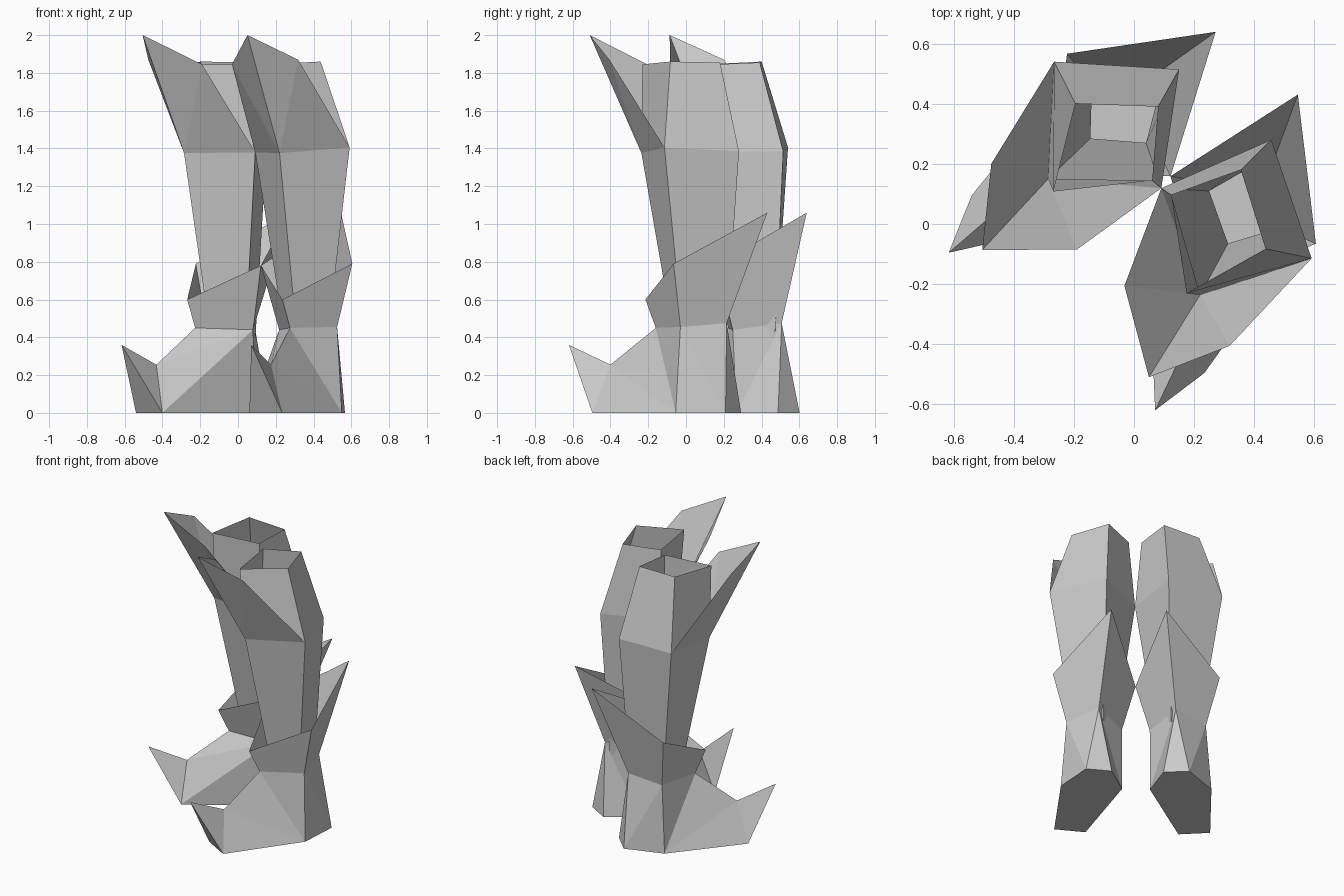
import bpy, bmesh, math

if "Cube" in bpy.data.objects:
    bpy.data.objects.remove(bpy.data.objects["Cube"])

# Local frame: x = outward from the plane between the boots, y = towards the heel
TURN = math.atan2(-0.607, 0.795)


def band(lower, upper, closed=True):
    """Quads joining two rings of equal length."""
    n = len(lower)
    last = n if closed else n - 1
    return [(lower[i], lower[(i + 1) % n], upper[(i + 1) % n], upper[i])
            for i in range(last)]


def make_pair(name, faces):
    """Build one boot part from faces and mirror it to the other boot."""
    bm = bmesh.new()
    verts = {}
    for face in faces:
        vs = []
        for p in face:
            if p not in verts:
                verts[p] = bm.verts.new(p)
            if verts[p] not in vs:
                vs.append(verts[p])
        bm.faces.new(vs)
    bmesh.ops.recalc_face_normals(bm, faces=bm.faces)
    mesh = bpy.data.meshes.new(name)
    bm.to_mesh(mesh)
    bm.free()
    ob = bpy.data.objects.new(name, mesh)
    bpy.context.collection.objects.link(ob)
    ob.rotation_euler.z = TURN
    mirror = ob.modifiers.new("pair", 'MIRROR')
    mirror.use_mirror_merge = False
    return ob


# Rings run: front inner, back inner, back outer, front outer
shaft_foot = [(.132, .239, .40), (.212, .43, .40), (.387, .276, .40), (.288, .138, .40)]
calf = [(.0, .15, 1.38), (.193, .50, 1.385), (.539, .268, 1.405), (.318, -.054, 1.375)]
rim = [(.04, .152, 1.845), (.173, .359, 1.855), (.398, .20, 1.86), (.279, -.077, 1.845)]
ankle = [(.087, .245, .44), (.24, .454, .475), (.435, .295, .455), (.316, .04, .45)]
cuff = [(.0, .20, .78), (.172, .673, 1.06), (.521, .315, .79), (.317, -.028, .60)]

# Open leg shaft
make_pair("boot_shaft", band(shaft_foot, calf) + band(calf, rim))

# Pointed flap folding forward below the rim
flap_tip = (.349, -.375, 2.0)
flap_in, flap_out = (.0995, -.183, 1.845), (.499, -.129, 1.87)
make_pair("front_flap", [(calf[0], calf[3], flap_in), (calf[3], flap_tip, flap_in),
                         (calf[2], flap_out, calf[3]), (calf[3], flap_out, flap_tip)])

# Flared ankle cuff with a spike at the back
make_pair("ankle_cuff", band(ankle, cuff))

# Foot with a curled toe
toe_tip, vamp = (.432, -.45, .36), (.382, -.212, .255)
toe_in, toe_out = (.29, -.28, 0), (.487, -.252, 0)
side_in, side_out = (.087, .27, 0), (.47, .29, 0)
heel_in, heel_out = (.161, .49, 0), (.323, .51, 0)
fi, bi, bo, fo = ankle
make_pair("boot_foot", [
    (toe_tip, toe_in, toe_out),
    (toe_tip, toe_out, vamp), (vamp, toe_out, side_out), (vamp, side_out, fo),
    (fo, side_out, bo), (bo, side_out, heel_out), (bo, heel_out, bi),
    (bi, heel_out, heel_in), (bi, heel_in, side_in), (bi, side_in, fi),
    (fi, side_in, toe_in), (fi, toe_in, vamp), (fi, vamp, fo),
    (vamp, toe_in, toe_tip),
    (toe_in, side_in, heel_in, heel_out, side_out, toe_out)])
